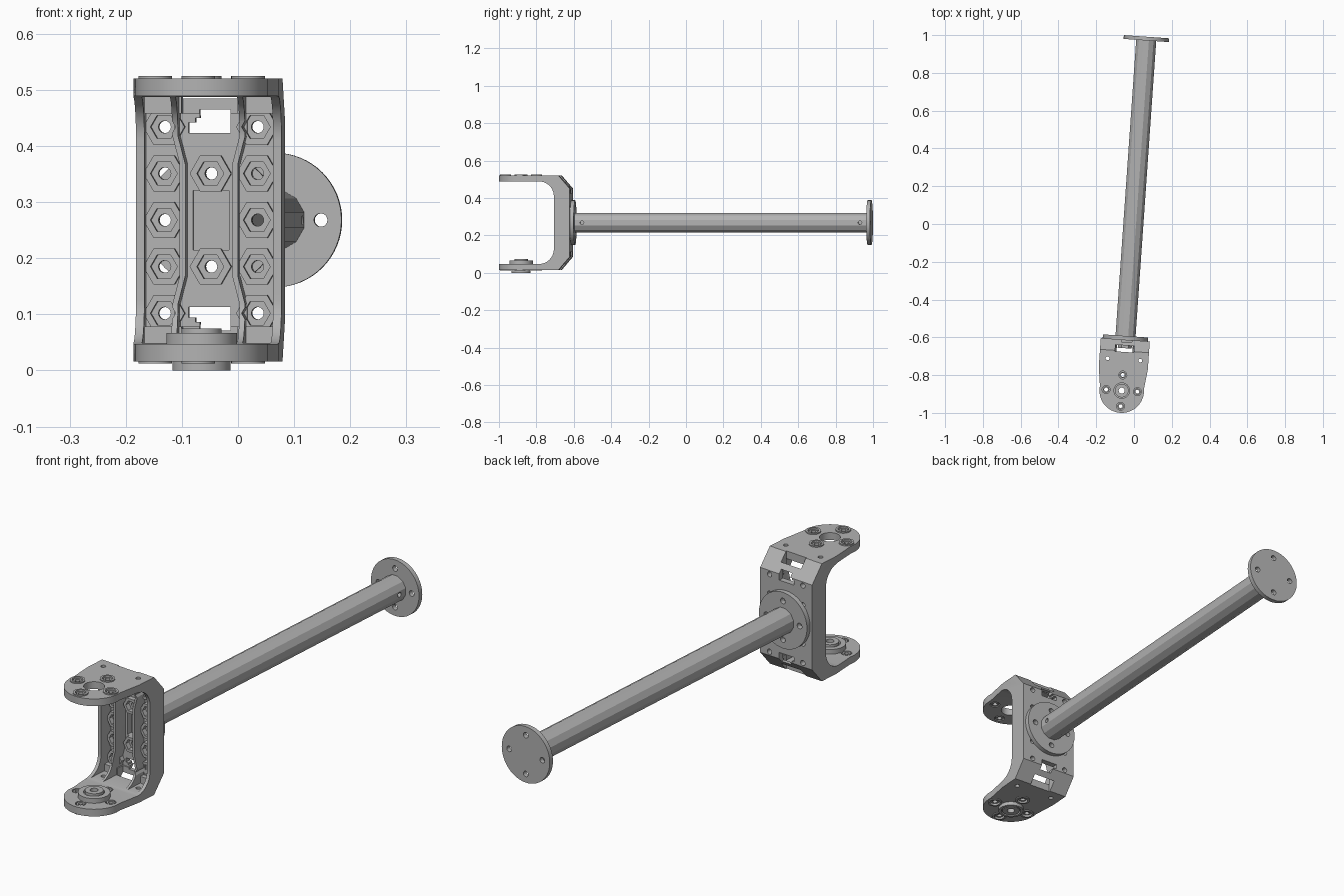
import bpy, bmesh
from math import sin, cos, pi, radians
from mathutils import Matrix, Vector

cube = bpy.data.objects.get("Cube")
if cube:
    bpy.data.objects.remove(cube, do_unlink=True)

grey = bpy.data.materials.new("metal_grey")
grey.use_nodes = True
COLOUR = (0.45, 0.45, 0.45, 1)
grey.diffuse_color = COLOUR
grey.node_tree.nodes["Principled BSDF"].inputs["Base Color"].default_value = COLOUR

MID = 0.268       # mid height of the bracket
STEP = 0.083      # hole spacing
PLACE = Matrix.Translation((-0.065, -0.882, 0)) @ Matrix.Rotation(radians(-4), 4, 'Z')
parts = []


def to3d(axis, u, v, w):
    """Profile point (u, v) at depth w along the axis."""
    return Vector({'x': (w, u, v), 'y': (u, w, v), 'z': (u, v, w)}[axis])


def circle(u, v, r, n=24, turn=0.0):
    return [(u + r * cos(turn + 2 * pi * i / n), v + r * sin(turn + 2 * pi * i / n)) for i in range(n)]


def arc(u, v, r, a, b, n=10):
    angles = [radians(a + (b - a) * i / n) for i in range(n + 1)]
    return [(u + r * cos(t), v + r * sin(t)) for t in angles]


def rect(u0, u1, v0, v1):
    return [(u0, v0), (u1, v0), (u1, v1), (u0, v1)]


def prism(bm, axis, pts, lo, hi):
    a = [bm.verts.new(to3d(axis, u, v, lo)) for u, v in pts]
    b = [bm.verts.new(to3d(axis, u, v, hi)) for u, v in pts]
    bm.faces.new(a)
    bm.faces.new(b[::-1])
    for i in range(len(a)):
        j = (i + 1) % len(a)
        bm.faces.new((a[i], b[i], b[j], a[j]))


def ring(bm, axis, outer, inner, lo, hi):
    """Band between two outlines with the same number of points."""
    loops = [[bm.verts.new(to3d(axis, u, v, w)) for u, v in pts]
             for pts, w in ((outer, lo), (outer, hi), (inner, hi), (inner, lo))]
    for k in range(4):
        p, q = loops[k], loops[(k + 1) % 4]
        for i in range(len(p)):
            j = (i + 1) % len(p)
            bm.faces.new((p[i], q[i], q[j], p[j]))


def make(name, solids=(), rings=()):
    bm = bmesh.new()
    for s in solids:
        prism(bm, *s)
    for r in rings:
        ring(bm, *r)
    bmesh.ops.recalc_face_normals(bm, faces=bm.faces)
    mesh = bpy.data.meshes.new(name)
    bm.to_mesh(mesh)
    bm.free()
    mesh.materials.append(grey)
    obj = bpy.data.objects.new(name, mesh)
    bpy.context.collection.objects.link(obj)
    return obj


def carve(obj, solids, operation='DIFFERENCE'):
    cutter = make("cutter", solids)
    cutter.hide_render = True
    mod = obj.modifiers.new("carve", 'BOOLEAN')
    mod.operation, mod.solver, mod.object = operation, 'EXACT', cutter
    graph = bpy.context.evaluated_depsgraph_get()
    mesh = bpy.data.meshes.new_from_object(obj.evaluated_get(graph))
    obj.modifiers.clear()
    obj.data = mesh
    bpy.data.objects.remove(cutter, do_unlink=True)


def part(name, solids=(), rings=()):
    obj = make(name, solids, rings)
    parts.append(obj)
    return obj


# C-shaped bracket: side profile, rounded in plan
upper = [(0.27, 0.182), (0.21, 0.252), (-0.15, 0.252), (-0.15, 0.221)]
upper += arc(0.105, 0.141, 0.08, 90, 0)
lower = [(y, -z) for y, z in reversed(upper)]
bracket = part("bracket", [('x', [(y, MID + z) for y, z in upper + lower], -0.14, 0.14)])
plan = [(0.13, 0.3), (-0.13, 0.3), (-0.13, 0.12)] + arc(0, 0, 0.118, 172, 368, 32) + [(0.13, 0.12)]
carve(bracket, [('z', plan, -0.1, 0.7)], 'INTERSECT')


# Hollow channels between the side ribs and the curved inner ribs
def channels(half):
    rows = [(-half, 0.055), (-0.15, 0.055), (-0.1, 0.042), (0.1, 0.042), (0.15, 0.055), (half, 0.055)]
    centre = [(w, MID + z) for z, w in rows] + [(-w, MID + z) for z, w in reversed(rows)]
    sides = [[(s * (w + 0.01), MID + z) for z, w in rows] + [(s * 0.115, MID + half), (s * 0.115, MID - half)]
             for s in (-1, 1)]
    return [centre] + sides


carve(bracket, [('y', c, 0.06, 0.205) for c in channels(0.219)])
carve(bracket, [('y', c, 0.04, 0.245) for c in channels(0.19)])

# Openings through the sloped corners, hooked slots and central window
openings = []
slots = [('y', rect(-0.032, 0.032, MID - 0.053, MID + 0.053), 0.2, 0.3)]
for s in (-1, 1):
    openings.append(('z', rect(-0.05, 0.05, 0.205, 0.24), MID + s * 0.18, MID + s * 0.27))
    hook = [(-0.04, 0.155), (0.035, 0.155), (0.035, 0.197), (-0.02, 0.197), (-0.02, 0.182),
            (-0.028, 0.182), (-0.028, 0.174), (-0.04, 0.174)]
    slots.append(('y', [(x, MID + s * z) for x, z in hook], 0.2, 0.3))
carve(bracket, openings)
carve(bracket, slots)

# Screw holes through the wall, with hexagonal nut seats
spots = [(s * STEP, MID + k * STEP) for s in (-1, 1) for k in range(-2, 3)]
spots += [(0, MID - STEP), (0, MID + STEP)]
carve(bracket, [('y', circle(x, z, 0.024, 6), 0.1, 0.238) for x, z in spots])
carve(bracket, [('y', circle(x, z, 0.011, 18), 0.2, 0.3) for x, z in spots])
part("nut_seats", rings=[('y', circle(x, z, 0.037, 6), circle(x, z, 0.024, 6), 0.225, 0.25)
                         for x, z in spots])

# Pivot plate holes
around = [(STEP, 0), (-STEP, 0), (0, STEP), (0, -STEP)]
carve(bracket, [('z', circle(x, y, 0.021), -0.1, 0.7) for x, y in around]
      + [('z', circle(0, 0, 0.041, 32), -0.1, 0.7)]
      + [('z', circle(s * 0.087, 0.165, 0.01, 16), -0.1, 0.7) for s in (-1, 1)])

# Raised rims and bushes in the four holes of each plate
for name, rim, bush in (("upper", (0.515, 0.525), (0.49, 0.52)), ("lower", (0.012, 0.022), (0.018, 0.046))):
    part(name + "_hole_rims", rings=[('z', circle(x, y, 0.03), circle(x, y, 0.021), *rim) for x, y in around])
    part(name + "_hole_bushes", rings=[('z', circle(x, y, 0.017), circle(x, y, 0.01), *bush) for x, y in around])
    part(name + "_bush_seats", rings=[('z', circle(x, y, 0.0215), circle(x, y, 0.01), bush[0] + 0.008, bush[1] - 0.008)
                                      for x, y in around])

# Pivot bearing on the lower plate
for name, outer, inner, lo, hi in (("bearing_collar", 0.063, 0.041, 0.04, 0.067),
                                   ("bearing_foot", 0.052, 0.041, 0.0, 0.02),
                                   ("bearing_seat", 0.042, 0.016, 0.012, 0.055),
                                   ("bearing_core", 0.036, 0.016, 0.002, 0.075)):
    part(name, rings=[('z', circle(0, 0, outer, 40), circle(0, 0, inner, 40), lo, hi)])

# Long tube with a small set-screw hole near each end
tube = part("tube", [('y', circle(0, MID, 0.055, 12, radians(15)), 0.285, 1.865)])
carve(tube, [('x', circle(y, MID, 0.01, 16), 0.03, 0.1) for y in (0.33, 1.82)])

# Round flanges at both ends
for name, y in (("near_flange", 0.27), ("far_flange", 1.858)):
    flange = part(name, [('y', circle(0, MID, 0.12, 64), y, y + 0.02)])
    carve(flange, [('y', circle(u, MID + v, 0.012, 18), y - 0.02, y + 0.04) for u, v in around])

# Place everything and smooth the round surfaces
bpy.ops.object.select_all(action='DESELECT')
for obj in parts:
    obj.matrix_world = PLACE
    obj.select_set(True)
bpy.context.view_layer.objects.active = parts[0]
bpy.ops.object.shade_smooth_by_angle(angle=radians(25))
